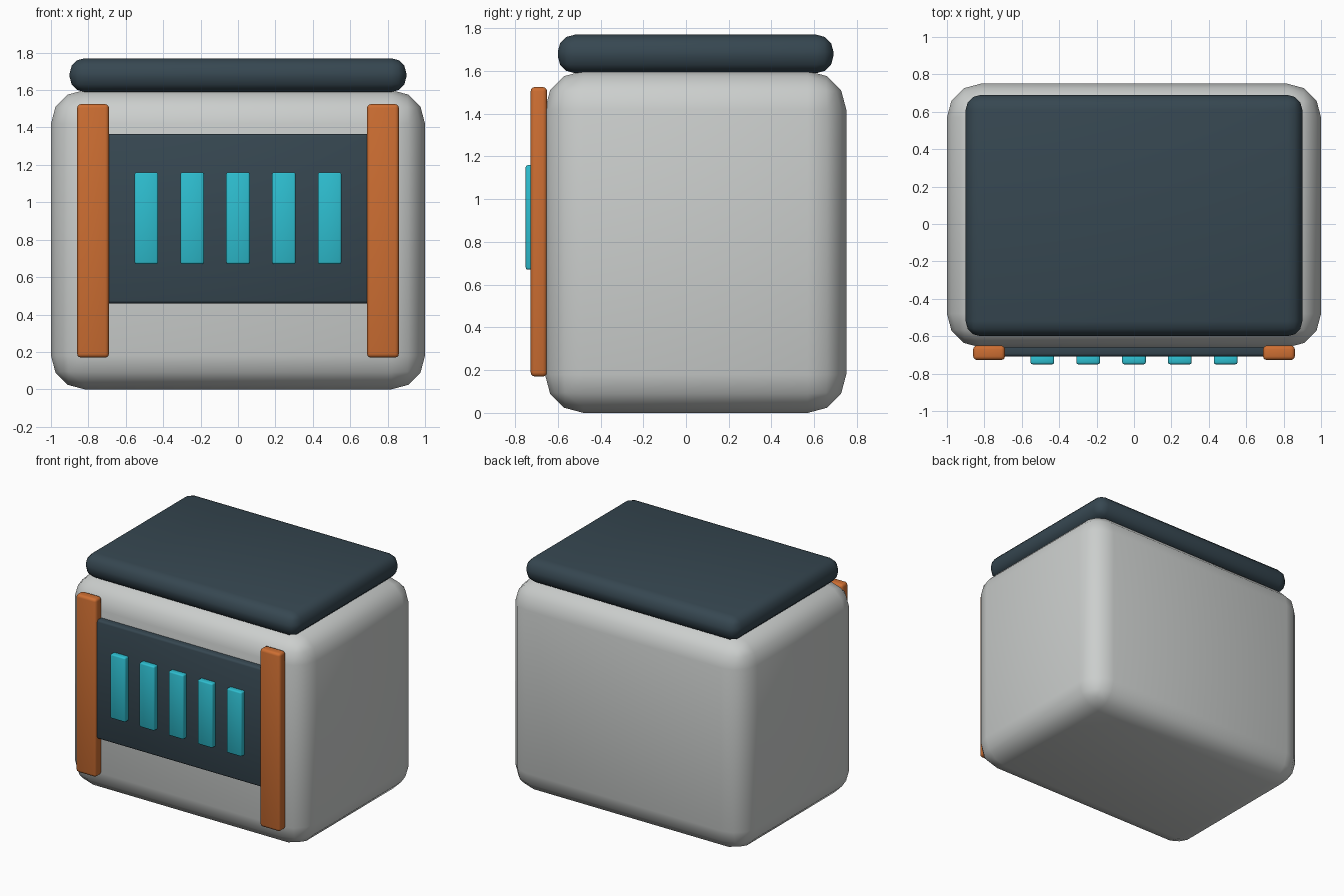
import bpy
import math

cube = bpy.data.objects.get("Cube")
if cube:
    bpy.data.objects.remove(cube, do_unlink=True)


def material(name, rgb):
    mat = bpy.data.materials.new(name)
    mat.use_nodes = True
    mat.diffuse_color = (*rgb, 1)
    mat.node_tree.nodes["Principled BSDF"].inputs["Base Color"].default_value = (*rgb, 1)
    return mat


def rounded_box(name, low, high, radius, segments, mat):
    """Box between two corners with rounded edges."""
    center = [(a + b) / 2 for a, b in zip(low, high)]
    bpy.ops.mesh.primitive_cube_add(size=1, location=center)
    obj = bpy.context.object
    obj.name = name
    obj.scale = [b - a for a, b in zip(low, high)]
    bpy.ops.object.transform_apply(location=False, rotation=False, scale=True)
    bevel = obj.modifiers.new("Rounded edges", "BEVEL")
    bevel.width = radius
    bevel.segments = segments
    bpy.ops.object.modifier_apply(modifier=bevel.name)
    bpy.ops.object.shade_smooth_by_angle(angle=math.radians(50))
    obj.data.materials.append(mat)
    return obj


grey = material("light grey", (0.60, 0.62, 0.61))
slate = material("dark slate", (0.037, 0.063, 0.082))
orange = material("burnt orange", (0.61, 0.156, 0.032))
cyan = material("bright cyan", (0.027, 0.515, 0.63))

# Main body and lid
rounded_box("body", (-1, -0.66, 0), (1, 0.75, 1.6), 0.18, 3, grey)
rounded_box("lid", (-0.9, -0.6, 1.59), (0.9, 0.69, 1.77), 0.08, 3, slate)

# Front panel between two upright rails
rounded_box("front_panel", (-0.72, -0.708, 0.46), (0.72, -0.63, 1.365), 0.015, 2, slate)
for side, x in (("left", 0.775), ("right", -0.775)):
    rounded_box(side + "_rail", (x - 0.085, -0.727, 0.17), (x + 0.085, -0.65, 1.525),
                0.02, 3, orange)

# Row of light bars on the panel
for i in range(5):
    x = (i - 2) * 0.245
    rounded_box(f"light_bar_{i + 1}", (x - 0.063, -0.75, 0.67), (x + 0.063, -0.7, 1.16),
                0.01, 2, cyan)
